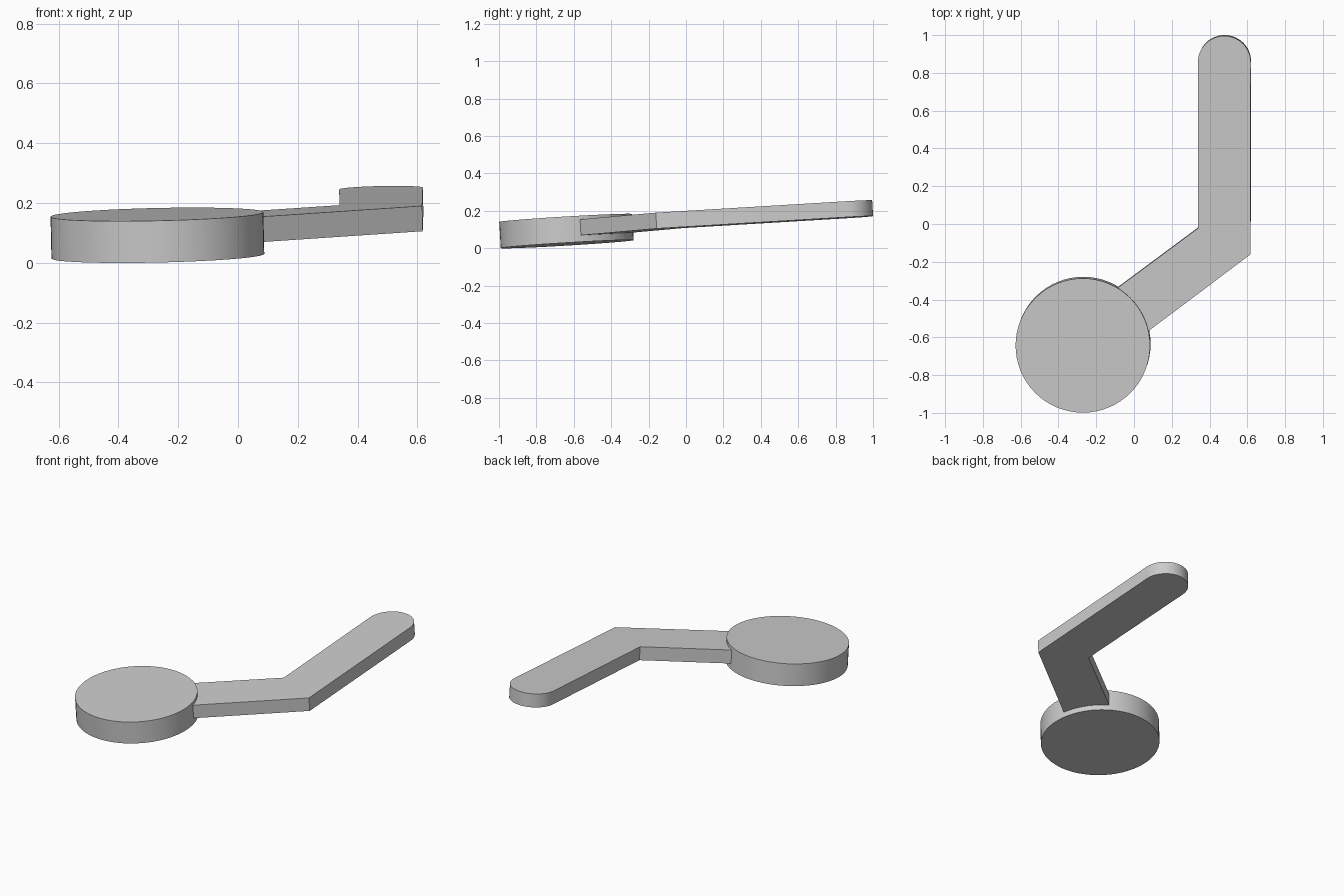
import bpy
import bmesh
import math
from mathutils import Vector

cube = bpy.data.objects.get("Cube")
if cube:
    bpy.data.objects.remove(cube)

grey = bpy.data.materials.new("plain grey")
grey.use_nodes = True
colour = (0.6, 0.6, 0.6, 1)
grey.diffuse_color = colour
grey.node_tree.nodes["Principled BSDF"].inputs["Base Color"].default_value = colour

# The whole part leans gently up towards the back and left
pivot = Vector((-0.268, -0.635, 0.022))
lean = Vector((0, 0, 1)).rotation_difference(Vector((-0.022, -0.06, 1)))


def arc(cx, cy, radius, start, sweep, steps):
    """Points along an arc, angles in radians."""
    return [(cx + radius * math.cos(start + sweep * i / steps),
             cy + radius * math.sin(start + sweep * i / steps))
            for i in range(steps + 1)]


def slab(name, outline, bottom, thickness):
    """Extrude a flat outline upwards and set it on the leaning plane."""
    bm = bmesh.new()
    face = bm.faces.new([bm.verts.new((x, y, bottom)) for x, y in outline])
    top = bmesh.ops.extrude_face_region(bm, geom=[face])["geom"]
    bmesh.ops.translate(bm, vec=(0, 0, thickness),
                        verts=[v for v in top if isinstance(v, bmesh.types.BMVert)])
    bmesh.ops.recalc_face_normals(bm, faces=bm.faces)
    mesh = bpy.data.meshes.new(name)
    bm.to_mesh(mesh)
    bm.free()
    mesh.materials.append(grey)
    obj = bpy.data.objects.new(name, mesh)
    bpy.context.collection.objects.link(obj)
    obj.location = pivot
    obj.rotation_mode = "QUATERNION"
    obj.rotation_quaternion = lean
    bpy.ops.object.select_all(action="DESELECT")
    obj.select_set(True)
    bpy.context.view_layer.objects.active = obj
    bpy.ops.object.shade_smooth_by_angle(angle=math.radians(30))


# Thick round disc
slab("round_disc", arc(0, 0, 0.356, 0, math.tau, 64)[:-1], 0, 0.14)

# Bent lever arm: root inside the disc, elbow, then a rounded tip
lever = [(-0.245, -0.455), (-0.075, -0.68), (0.616, -0.16)]
lever += arc(0.479, 0.859, 0.14, 0, math.pi, 24)
lever += [(0.34, -0.02)]
lever = [(x - pivot.x + 0.003, y - pivot.y + 0.007) for x, y in lever]
slab("bent_lever", lever, 0.035, 0.085)
